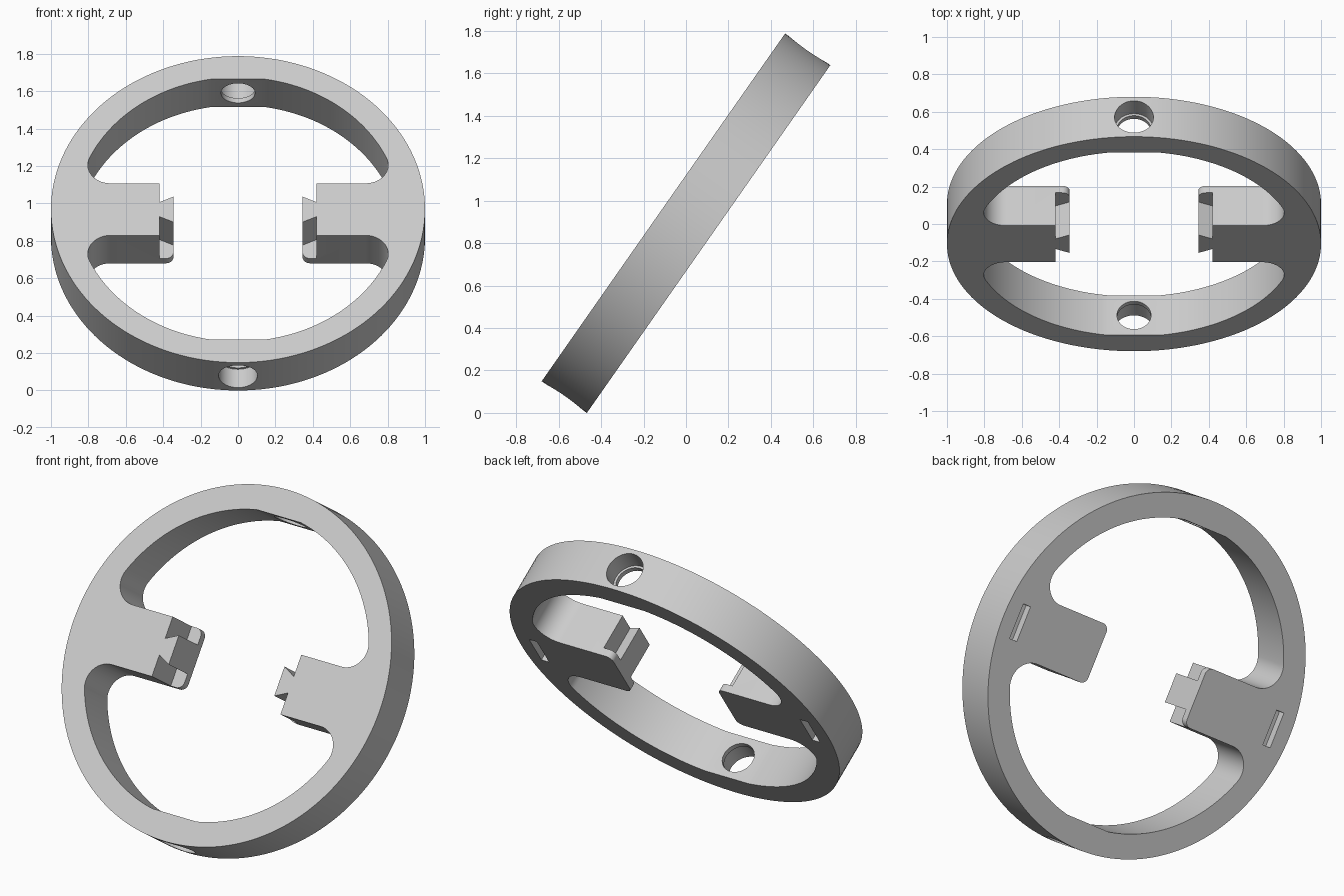
import bpy, bmesh, math
from mathutils import Matrix, Vector

if "Cube" in bpy.data.objects:
    bpy.data.objects.remove(bpy.data.objects["Cube"])

HALF = 0.13            # half thickness of the ring
R_IN, FLAT = 0.862, 0.85
TAB_V, TAB_END, SHOULDER = 0.17, 0.345, 0.42
FILLET, CORNER = 0.12, 0.04
LIP = -0.085           # front of the thin lip behind each dovetail
TILT = math.radians(55)

grey = bpy.data.materials.new("light_grey")
grey.use_nodes = True
grey.diffuse_color = (0.6, 0.6, 0.6, 1)
grey.node_tree.nodes["Principled BSDF"].inputs["Base Color"].default_value = (0.6, 0.6, 0.6, 1)


def arc(cx, cy, r, a0, a1, n):
    return [(cx + r * math.cos(a0 + (a1 - a0) * i / n),
             cy + r * math.sin(a0 + (a1 - a0) * i / n)) for i in range(n + 1)]


def add_object(name, mesh):
    obj = bpy.data.objects.new(name, mesh)
    bpy.context.collection.objects.link(obj)
    return obj


def prism(name, pts, z0, z1):
    bm = bmesh.new()
    face = bm.faces.new([bm.verts.new((x, y, z0)) for x, y in pts])
    ext = bmesh.ops.extrude_face_region(bm, geom=[face])["geom"]
    bmesh.ops.translate(bm, vec=(0, 0, z1 - z0),
                        verts=[g for g in ext if isinstance(g, bmesh.types.BMVert)])
    bmesh.ops.recalc_face_normals(bm, faces=bm.faces)
    mesh = bpy.data.meshes.new(name)
    bm.to_mesh(mesh)
    bm.free()
    return add_object(name, mesh)


def bore(name, radius, v0, v1):
    bm = bmesh.new()
    bmesh.ops.create_cone(bm, cap_ends=True, segments=48, radius1=radius, radius2=radius,
                          depth=abs(v1 - v0),
                          matrix=Matrix.Translation((0, (v0 + v1) / 2, 0))
                          @ Matrix.Rotation(math.pi / 2, 4, 'X'))
    mesh = bpy.data.meshes.new(name)
    bm.to_mesh(mesh)
    bm.free()
    return add_object(name, mesh)


# Inner outline: tab corner, fillet, big arc up to the flat, then mirrored
fy = TAB_V + FILLET
fx = math.sqrt((R_IN - FILLET) ** 2 - fy ** 2)
phi = math.atan2(fy, fx)
quarter = arc(TAB_END + CORNER, TAB_V - CORNER, CORNER, math.pi, math.pi / 2, 8)
quarter += arc(fx, fy, FILLET, -math.pi / 2, phi, 20)
quarter += arc(0, 0, R_IN, phi, math.asin(FLAT / R_IN), 32)[1:]
upper = quarter + [(-x, y) for x, y in reversed(quarter)]
inner = upper + [(-x, -y) for x, y in upper]
outer = arc(0, 0, 1, 0, 2 * math.pi, 144)[:-1]

# Ring with tabs, extruded from the flat profile
curve = bpy.data.curves.new("ring_profile", 'CURVE')
curve.dimensions = '2D'
curve.fill_mode = 'BOTH'
curve.extrude = HALF
for loop in (outer, inner):
    spline = curve.splines.new('POLY')
    spline.points.add(len(loop) - 1)
    for p, (x, y) in zip(spline.points, loop):
        p.co = (x, y, 0, 1)
    spline.use_cyclic_u = True
profile = add_object("ring_profile", curve)
bpy.context.view_layer.update()
mesh = bpy.data.meshes.new_from_object(
    profile.evaluated_get(bpy.context.evaluated_depsgraph_get()))
bpy.data.objects.remove(profile)
bm = bmesh.new()
bm.from_mesh(mesh)
bmesh.ops.remove_doubles(bm, verts=bm.verts, dist=1e-4)
bmesh.ops.recalc_face_normals(bm, faces=bm.faces)
bm.to_mesh(mesh)
bm.free()
ring = add_object("tilted_ring", mesh)

cutters = []
for sx in (1, -1):
    # Pockets that leave a dovetail on the end of each tab
    for sy in (1, -1):
        pocket = [(SHOULDER, 0.047), (0.3, 0.105), (0.3, 0.23), (SHOULDER, 0.23)]
        cutters.append(prism("dovetail_pocket", [(sx * x, sy * y) for x, y in pocket], LIP, 0.3))
    # Shallow slot in the back face
    slot = [(0.86, -0.1), (0.91, -0.1), (0.91, 0.1), (0.86, 0.1)]
    cutters.append(prism("back_slot", [(sx * x, y) for x, y in slot], -0.3, -HALF + 0.045))
for s in (1, -1):
    # Stepped hole through the rim
    cutters.append(bore("rim_hole", 0.091, s * 0.7, s * 1.2))
    cutters.append(bore("rim_counterbore", 0.104, s * 0.88, s * 1.2))

bpy.context.view_layer.objects.active = ring
for cutter in cutters:
    cutter.hide_render = True
    mod = ring.modifiers.new("cut", 'BOOLEAN')
    mod.operation = 'DIFFERENCE'
    mod.solver = 'EXACT'
    mod.object = cutter
    bpy.ops.object.modifier_apply(modifier=mod.name)
    bpy.data.objects.remove(cutter)

# Tilt and stand on the ground
ring.data.transform(Matrix.Rotation(TILT, 4, 'X'))
low = min(v.co.z for v in ring.data.vertices)
ring.data.transform(Matrix.Translation(Vector((0, 0, -low))))
ring.data.materials.clear()
ring.data.materials.append(grey)
bpy.ops.object.select_all(action='DESELECT')
ring.select_set(True)
bpy.ops.object.shade_smooth_by_angle(angle=math.radians(25))
